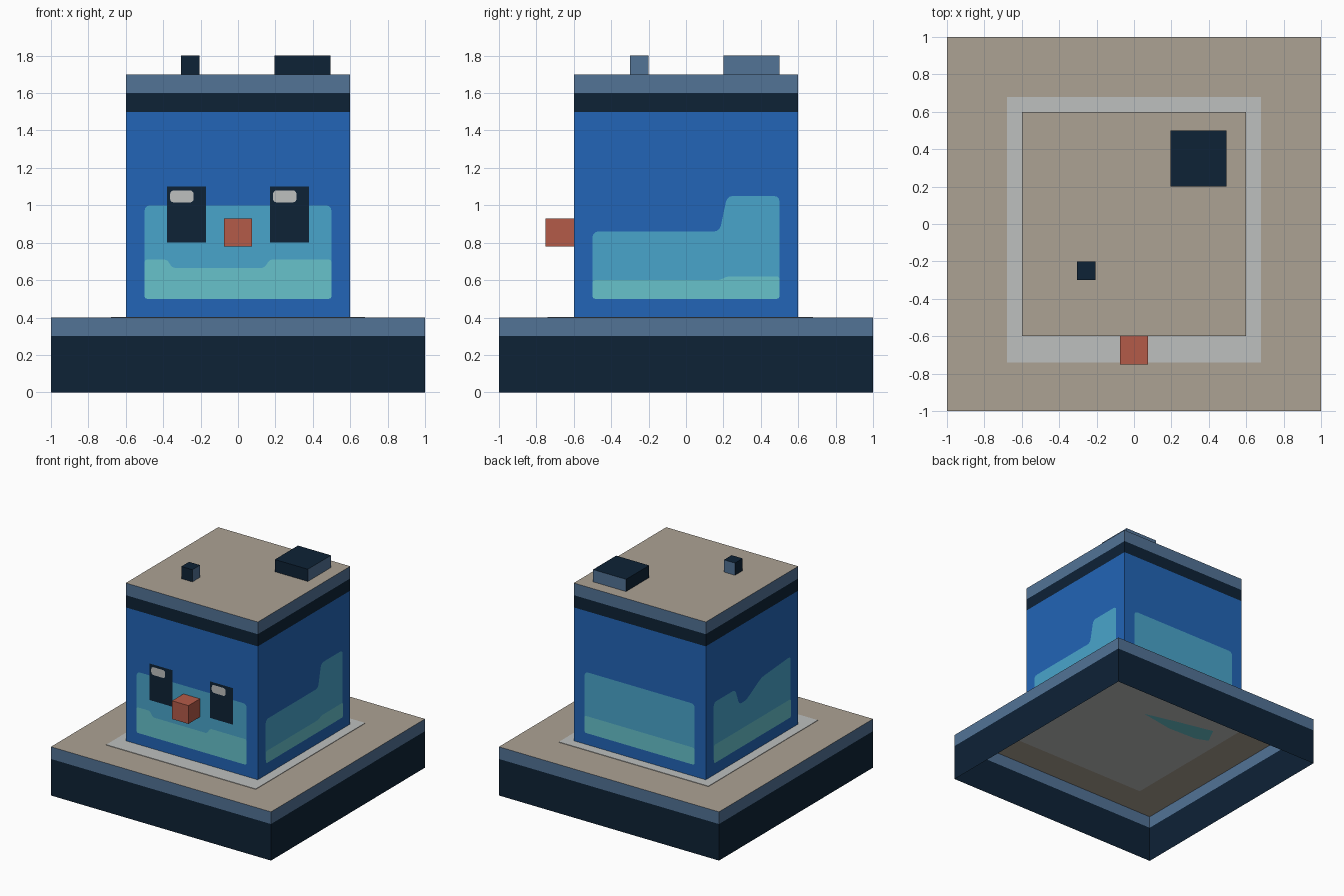
import bpy
import bmesh
from mathutils import Matrix, Vector

cube = bpy.data.objects.get("Cube")
if cube:
    bpy.data.objects.remove(cube, do_unlink=True)


def make_material(name, code):
    """Flat material from an sRGB hex code, stored as linear values."""
    srgb = [int(code[i:i + 2], 16) / 255 for i in (0, 2, 4)]
    colour = [c / 12.92 if c < 0.04 else ((c + 0.055) / 1.055) ** 2.4 for c in srgb] + [1]
    mat = bpy.data.materials.new(name)
    mat.use_nodes = True
    mat.diffuse_color = colour
    mat.node_tree.nodes["Principled BSDF"].inputs["Base Color"].default_value = colour
    return mat


navy = make_material("dark navy", "0d2236")
slate = make_material("slate blue", "527396")
blue = make_material("bright blue", "2265b7")
teal = make_material("sky teal", "49a5cb")
aqua = make_material("pale aqua", "67c2cb")
red = make_material("brick red", "b45b49")
taupe = make_material("warm taupe", "aca294")
grey = make_material("light grey", "bec0bf")


def finish(name, bm, mats):
    mesh = bpy.data.meshes.new(name)
    bm.to_mesh(mesh)
    bm.free()
    for mat in mats:
        mesh.materials.append(mat)
    obj = bpy.data.objects.new(name, mesh)
    bpy.context.collection.objects.link(obj)
    return obj


def box(name, centre, size, mats, rule=None, cuts=(), open_bottom=False):
    """Box with optional level cuts; rule(face) picks each face's material."""
    bm = bmesh.new()
    place = Matrix.Translation(centre) @ Matrix.Diagonal((*size, 1))
    bmesh.ops.create_cube(bm, size=1, matrix=place)
    for z in cuts:
        bmesh.ops.bisect_plane(bm, geom=bm.verts[:] + bm.edges[:] + bm.faces[:],
                               plane_co=(0, 0, z), plane_no=(0, 0, 1))
    bm.normal_update()
    if open_bottom:
        bottom = [f for f in bm.faces if f.normal.z < -0.9]
        bmesh.ops.delete(bm, geom=bottom, context="FACES")
    for f in bm.faces:
        f.material_index = rule(f) if rule else 0
    return finish(name, bm, mats)


def banded(cuts):
    """Side bands counted upward, then the top face."""
    def rule(f):
        if f.normal.z > 0.9:
            return len(cuts) + 1
        return sum(f.calc_center_median().z > z for z in cuts)
    return rule


def panel(name, points, out, mat, radius=0.0):
    """Flat face through the given points, facing out, with rounded corners."""
    bm = bmesh.new()
    face = bm.faces.new([bm.verts.new(p) for p in points])
    face.normal_update()
    if face.normal.dot(Vector(out)) < 0:
        face.normal_flip()
    if radius:
        bmesh.ops.bevel(bm, geom=bm.verts[:], offset=radius, segments=3,
                        profile=0.5, affect="VERTICES", clamp_overlap=True)
    return finish(name, bm, [mat])


WALL = 0.6
SIDES = {"front": (0, -1, 0), "back": (0, 1, 0), "left": (1, 0, 0), "right": (-1, 0, 0)}


def wall_panel(name, side, outline, mat, layer, radius=0.025):
    """Panel on one wall; outline holds (distance along the wall, height)."""
    out = Vector(SIDES[side])
    along = Vector((abs(out.y), abs(out.x), 0))
    depth = out * (WALL + 0.002 * layer)
    points = [depth + along * u + Vector((0, 0, z)) for u, z in outline]
    return panel(f"{side}_{name}", points, out, mat, radius)


def rect(u0, u1, z0, z1):
    return [(u0, z0), (u1, z0), (u1, z1), (u0, z1)]


# Open-bottomed plinth and main block
box("plinth", (0, 0, 0.2), (2, 2, 0.4), [navy, slate, taupe],
    banded([0.3]), [0.3], open_bottom=True)
box("main_block", (0, 0, 1.05), (1.2, 1.2, 1.3), [blue, navy, slate, taupe],
    banded([1.5, 1.6]), [1.5, 1.6], open_bottom=True)

# Pale path around the block
box("path", (0, -0.03, 0.401), (1.36, 1.42, 0.006), [grey])


# Roof boxes, lighter on the left and back sides
def roof_rule(f):
    return int(f.normal.x > 0.9 or f.normal.y > 0.9)


box("large_roof_box", (0.345, 0.35, 1.75), (0.3, 0.3, 0.1), [navy, slate], roof_rule)
box("small_roof_box", (-0.255, -0.25, 1.75), (0.1, 0.1, 0.1), [navy, slate], roof_rule)

# Nose block
box("nose", (0, -0.675, 0.855), (0.15, 0.15, 0.15), [red])

# Painted upper patches, one per wall
base = [(-0.5, 0.5), (0.5, 0.5)]
upper = {
    "front": [(0.5, 1.0), (-0.5, 1.0)],
    "back": [(0.5, 1.0), (-0.5, 1.0)],
    "left": [(0.5, 1.05), (0.22, 1.05), (0.18, 0.86), (-0.5, 0.86)],
    "right": [(0.5, 1.0), (0.22, 1.0), (0.17, 0.86), (0.08, 0.86), (-0.12, 0.97), (-0.5, 1.0)],
}
# Painted lower patches
lower = {
    "front": [(0.5, 0.71), (0.17, 0.71), (0.14, 0.665), (-0.35, 0.665), (-0.38, 0.71), (-0.5, 0.71)],
    "back": [(0.5, 0.64), (-0.5, 0.64)],
    "left": [(0.5, 0.62), (0.22, 0.62), (0.18, 0.6), (-0.5, 0.6)],
    "right": [(0.5, 0.65), (-0.5, 0.65)],
}
for side in SIDES:
    wall_panel("upper_patch", side, base + upper[side], teal, 1, 0.03)
    wall_panel("lower_patch", side, base + lower[side], aqua, 2, 0.015)

# Eyes with a pale glint
for label, x in (("right", -0.275), ("left", 0.275)):
    wall_panel(f"{label}_eye", "front", rect(x - 0.104, x + 0.104, 0.8, 1.1), navy, 3, 0)
    wall_panel(f"{label}_glint", "front", rect(x - 0.088, x + 0.038, 1.015, 1.08), grey, 4, 0.02)

# Painted sliver on the underside of the plinth top
sliver = [(0.08, 0.22), (-0.2, 0.29), (-0.51, 0.36), (-0.58, 0.22), (-0.48, 0.18), (-0.22, 0.17)]
panel("underside_patch", [(x, y, 0.394) for x, y in sliver], (0, 0, -1), aqua, 0.01)
